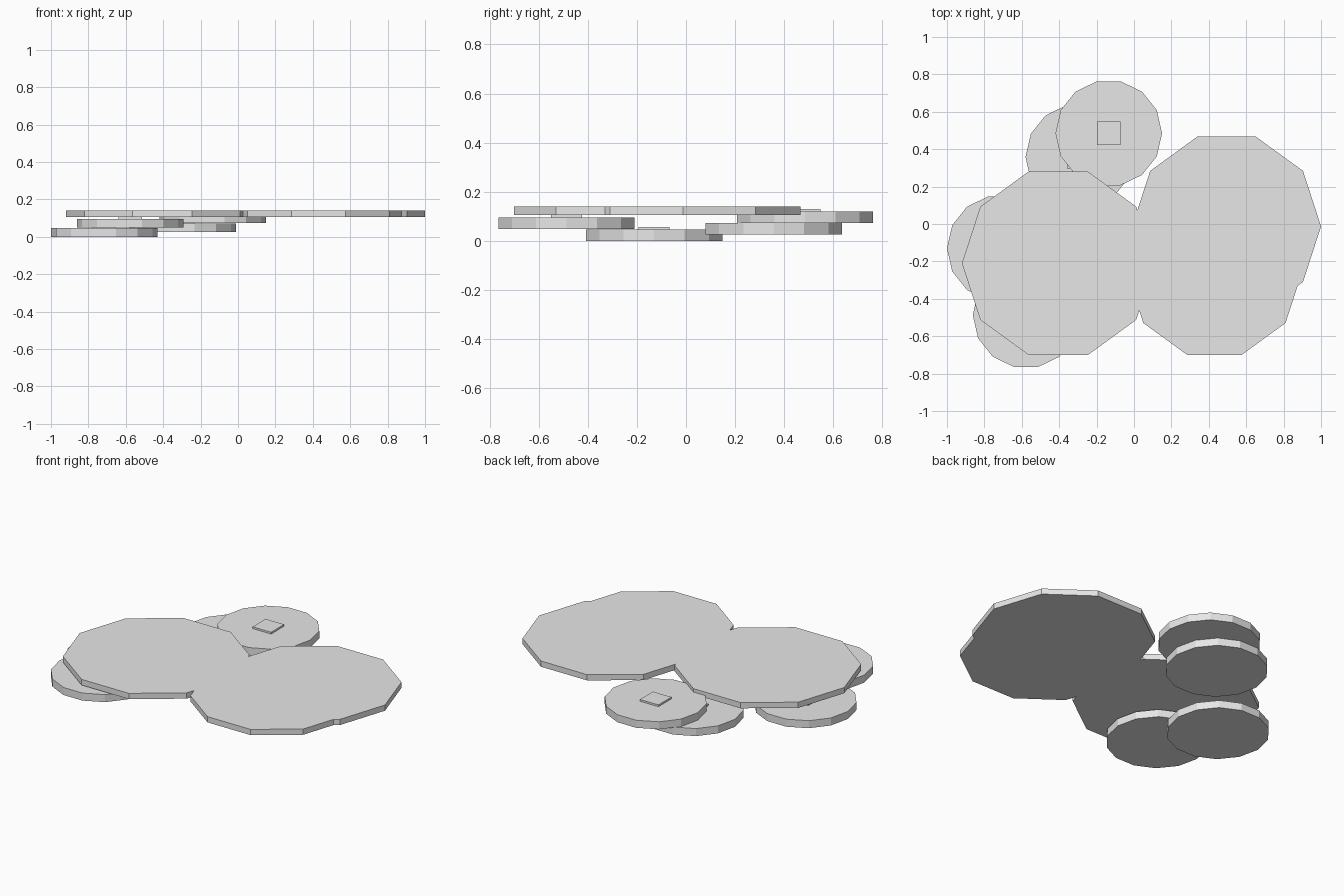
import bpy, math

if "Cube" in bpy.data.objects:
    bpy.data.objects.remove(bpy.data.objects["Cube"])

grey = bpy.data.materials.new("light_grey")
grey.diffuse_color = (0.8, 0.8, 0.8, 1)
grey.use_nodes = True
grey.node_tree.nodes["Principled BSDF"].inputs["Base Color"].default_value = grey.diffuse_color


def prism(name, sides, r, x, y, z0, z1, turn=0.0):
    """Flat-shaded prism with its first corner pointing along +x (plus turn)."""
    ring = [(r * math.cos(turn + 2 * math.pi * i / sides),
             r * math.sin(turn + 2 * math.pi * i / sides)) for i in range(sides)]
    verts = [(a, b, z) for z in (z0, z1) for a, b in ring]
    faces = [tuple(reversed(range(sides))), tuple(range(sides, 2 * sides))]
    faces += [(i, (i + 1) % sides, sides + (i + 1) % sides, sides + i)
              for i in range(sides)]
    mesh = bpy.data.meshes.new(name)
    mesh.from_pydata(verts, [], faces)
    mesh.materials.append(grey)
    obj = bpy.data.objects.new(name, mesh)
    obj.location = (x, y, 0)
    bpy.context.collection.objects.link(obj)
    return obj


# Four small stepped discs, each with a square pad on top
discs = [("left", -0.715, -0.13, 0.0), ("front", -0.577, -0.487, 0.049),
         ("back_lower", -0.295, 0.358, 0.026), ("back_upper", -0.135, 0.485, 0.073)]
for name, x, y, z in discs:
    prism(name + "_disc", 14, 0.285, x, y, z, z + 0.046)
    prism(name + "_pad", 4, 0.0625 * math.sqrt(2), x, y, z + 0.046, z + 0.057,
          math.pi / 4)

# Large top plate: three ten-sided plates fused into one
plate = prism("top_plate", 10, 0.515, -0.405, -0.21, 0.105, 0.14)
for i, (r, x, y) in enumerate([(0.505, 0.495, -0.013), (0.47, 0.43, -0.253)]):
    cutter = prism("plate_lobe_%d" % (i + 1), 10, r, x, y, 0.105, 0.14)
    cutter.hide_render = True
    cutter.hide_viewport = False
    mod = plate.modifiers.new("fuse", 'BOOLEAN')
    mod.operation = 'UNION'
    mod.solver = 'EXACT'
    mod.object = cutter

# Apply the fuse and remove the helper lobes
bpy.context.view_layer.objects.active = plate
helpers = [m.object for m in plate.modifiers]
for m in list(plate.modifiers):
    bpy.ops.object.modifier_apply(modifier=m.name)
for h in helpers:
    bpy.data.objects.remove(h)
